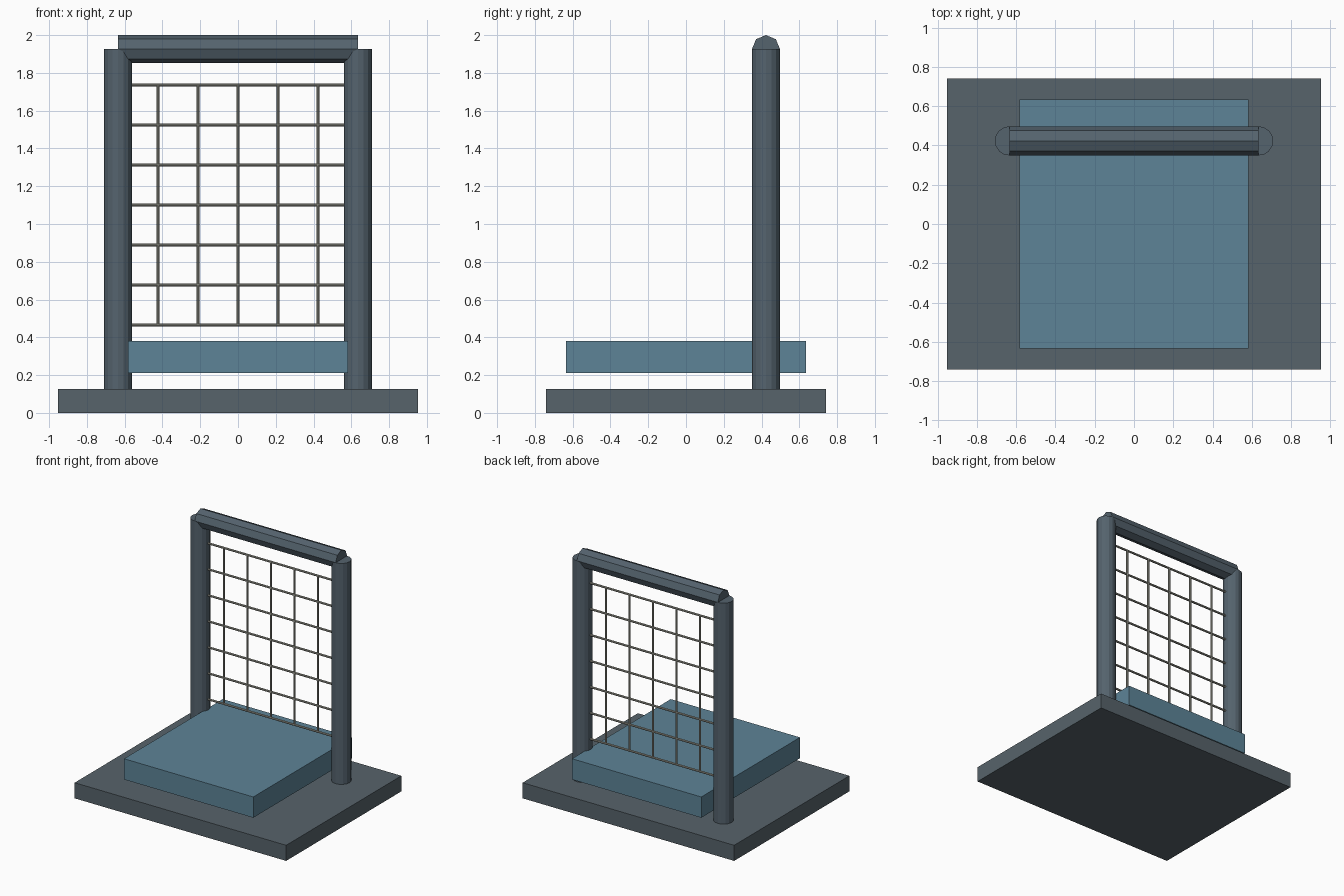
import bpy
from math import pi

if "Cube" in bpy.data.objects:
    bpy.data.objects.remove(bpy.data.objects["Cube"])

S = 2 / 9.45   # design unit, overall height is 9.45 units


def material(name, rgb):
    m = bpy.data.materials.new(name)
    m.diffuse_color = (*rgb, 1)
    m.use_nodes = True
    m.node_tree.nodes["Principled BSDF"].inputs["Base Color"].default_value = m.diffuse_color
    return m


STEEL = material("dark_steel", (0.09, 0.125, 0.155))
STONE = material("base_grey", (0.095, 0.125, 0.145))
BLUE = material("seat_blue", (0.11, 0.23, 0.31))
WIRE = material("wire_grey", (0.36, 0.36, 0.31))


def box(name, size, centre, mat):
    bpy.ops.mesh.primitive_cube_add(size=1, location=[c * S for c in centre])
    o = bpy.context.object
    o.name = name
    o.scale = [d * S for d in size]
    o.data.materials.append(mat)


def rod(name, radius, length, centre, mat, sides, along_x=False):
    bpy.ops.mesh.primitive_cylinder_add(
        vertices=sides, radius=radius * S, depth=length * S,
        location=[c * S for c in centre],
        rotation=(0, pi / 2, 0) if along_x else (0, 0, 0))
    o = bpy.context.object
    o.name = name
    o.data.materials.append(mat)


# Base slab and floating seat
box("base", (9, 7, 0.6), (0, 0, 0.3), STONE)
box("seat", (5.5, 6, 0.8), (0, 0, 1.4), BLUE)

# Upright posts and octagonal top rail
for side, x in (("left", -3), ("right", 3)):
    rod(f"{side}_post", 0.35, 8.5, (x, 2, 4.85), STEEL, 16)
rod("top_rail", 0.35, 6, (0, 2, 9.1), STEEL, 8, along_x=True)

# Wire grid
for i in range(7):
    rod(f"horizontal_wire_{i + 1}", 0.04, 6, (0, 2, 2.2 + i), WIRE, 8, along_x=True)
for i in range(5):
    rod(f"vertical_wire_{i + 1}", 0.04, 6, (i - 2, 2, 5.2), WIRE, 8)
